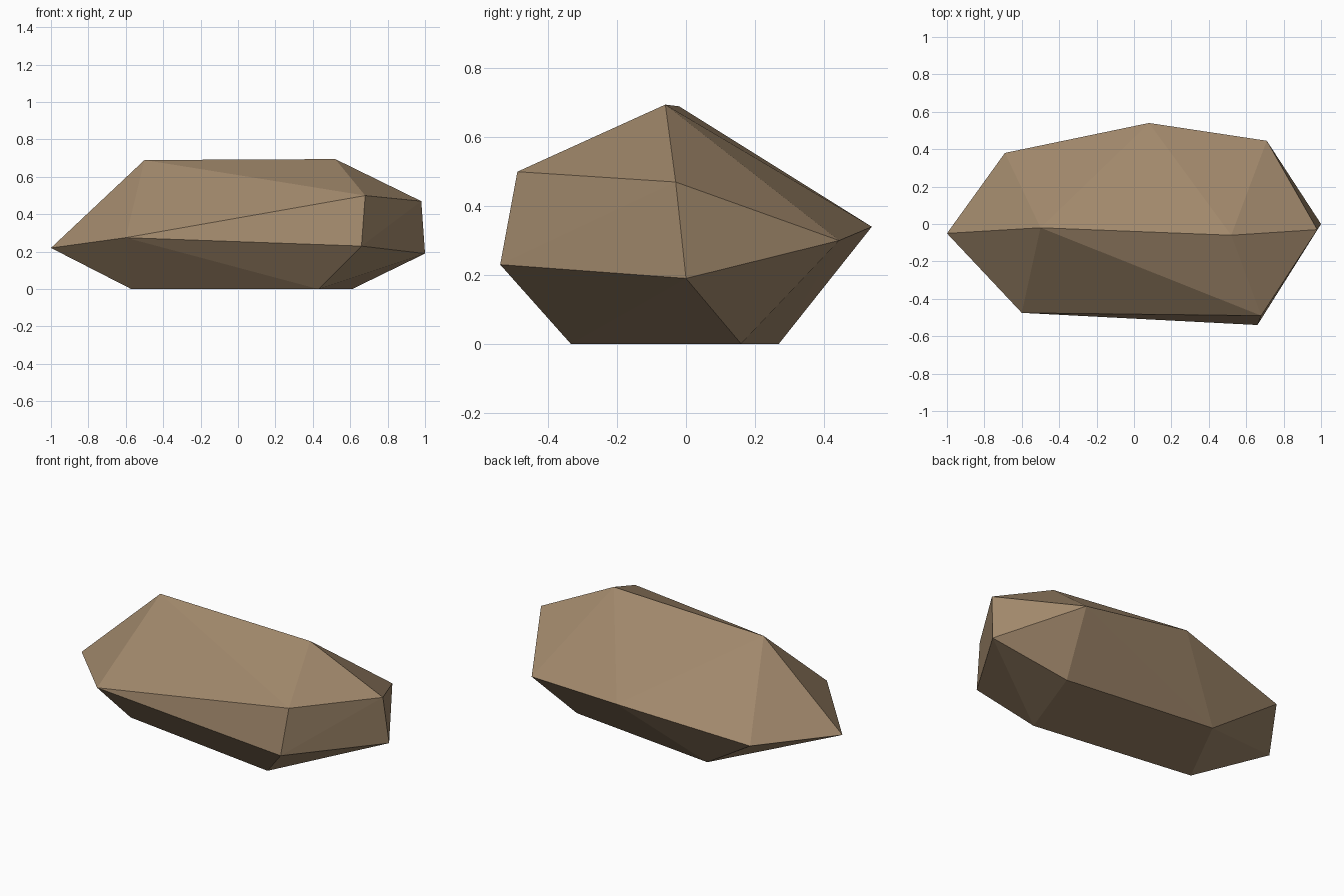
import bpy
import bmesh

cube = bpy.data.objects.get("Cube")
if cube:
    bpy.data.objects.remove(cube, do_unlink=True)

# Stone colour
stone = bpy.data.materials.new("brown stone")
stone.use_nodes = True
colour = (0.36, 0.25, 0.15, 1)
stone.diffuse_color = colour
bsdf = stone.node_tree.nodes["Principled BSDF"]
bsdf.inputs["Base Color"].default_value = colour
bsdf.inputs["Roughness"].default_value = 0.9

# Corners of the boulder, level by level
base = [(0.61, 0.16, 0), (0.43, -0.335, 0), (-0.57, -0.2, 0), (-0.33, 0.27, 0)]
waist = [(-1, -0.05, 0.22), (-0.6, -0.475, 0.275), (0.66, -0.54, 0.23),
         (1, 0, 0.19), (0.71, 0.445, 0.3), (0.08, 0.54, 0.34), (-0.69, 0.38, 0.235)]
shoulder = [(0.68, -0.49, 0.5), (0.98, -0.03, 0.47)]
ridge = [(-0.5, -0.02, 0.69), (0.52, -0.06, 0.695)]

# Faceted boulder stretched over the corners
bm = bmesh.new()
for corner in base + waist + shoulder + ridge:
    bm.verts.new(corner)
bmesh.ops.convex_hull(bm, input=bm.verts[:])
bmesh.ops.recalc_face_normals(bm, faces=bm.faces[:])

mesh = bpy.data.meshes.new("boulder")
bm.to_mesh(mesh)
bm.free()
mesh.materials.append(stone)
boulder = bpy.data.objects.new("boulder", mesh)
bpy.context.collection.objects.link(boulder)
